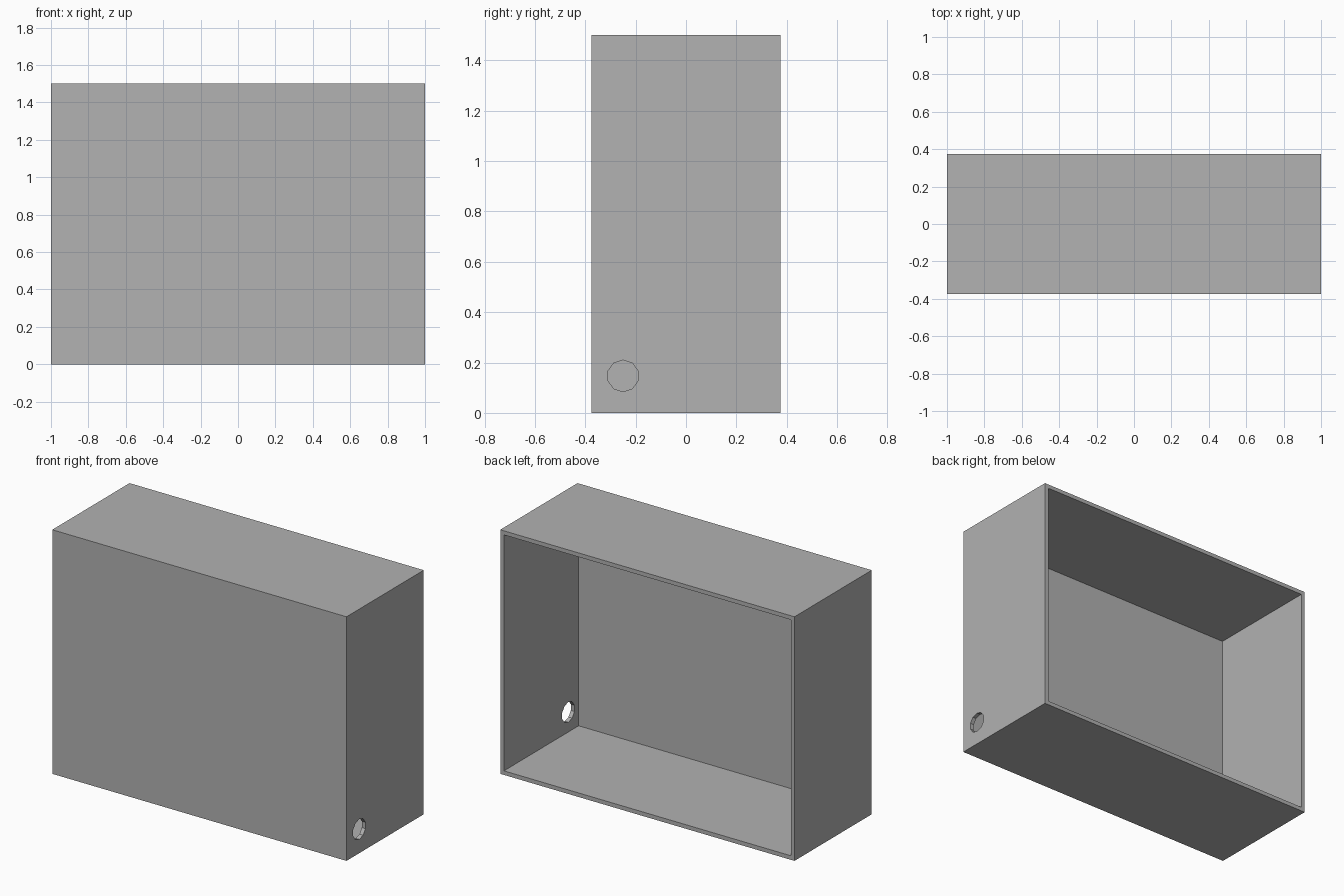
import bpy
import bmesh
from math import radians
from mathutils import Matrix, Vector

WIDTH, DEPTH, HEIGHT, WALL = 2.0, 0.75, 1.5, 0.025

if "Cube" in bpy.data.objects:
    bpy.data.objects.remove(bpy.data.objects["Cube"], do_unlink=True)

# Single grey finish
grey = bpy.data.materials.new("plain_grey")
grey.use_nodes = True
colour = (0.445, 0.445, 0.445, 1)
grey.diffuse_color = colour
grey.node_tree.nodes["Principled BSDF"].inputs["Base Color"].default_value = colour


def add_object(name, bm):
    bmesh.ops.recalc_face_normals(bm, faces=bm.faces)
    mesh = bpy.data.meshes.new(name)
    bm.to_mesh(mesh)
    bm.free()
    mesh.materials.append(grey)
    obj = bpy.data.objects.new(name, mesh)
    bpy.context.scene.collection.objects.link(obj)
    return obj


# Enclosure: box whose back face is inset to a rim and sunk to form the cavity
bm = bmesh.new()
bmesh.ops.create_cube(bm, size=1)
bmesh.ops.scale(bm, vec=(WIDTH, DEPTH, HEIGHT), verts=bm.verts)
bmesh.ops.translate(bm, vec=(0, 0, HEIGHT / 2), verts=bm.verts)
bm.normal_update()
back = max(bm.faces, key=lambda f: f.normal.y)
bmesh.ops.inset_region(bm, faces=[back], thickness=WALL, use_even_offset=True)
sunk = bmesh.ops.extrude_discrete_faces(bm, faces=[back])["faces"]
bmesh.ops.translate(bm, vec=(0, WALL - DEPTH, 0), verts=sunk[0].verts)
enclosure = add_object("enclosure", bm)

# Ten-sided cable hole through the left wall, near the front bottom corner
bm = bmesh.new()
turn = Matrix.Rotation(radians(90), 4, "Y")
place = Matrix.Translation(Vector((WIDTH / 2 - WALL / 2, -0.25, 0.147)))
bmesh.ops.create_cone(bm, cap_ends=True, segments=10, radius1=0.0627,
                      radius2=0.0627, depth=WALL * 4, matrix=place @ turn)
# Point one corner of the hole straight up
top = max(bm.verts, key=lambda v: v.co.z).co - place.translation
if abs(top.y) > 0.005:
    bmesh.ops.rotate(bm, cent=place.translation, verts=bm.verts,
                     matrix=Matrix.Rotation(radians(18), 3, "X"))
cutter = add_object("hole_cutter", bm)
cutter.hide_render = True

cut = enclosure.modifiers.new("cable_hole", "BOOLEAN")
cut.operation = "DIFFERENCE"
cut.solver = "EXACT"
cut.object = cutter
bpy.context.view_layer.objects.active = enclosure
enclosure.select_set(True)
bpy.ops.object.modifier_apply(modifier=cut.name)
bpy.data.objects.remove(cutter, do_unlink=True)
